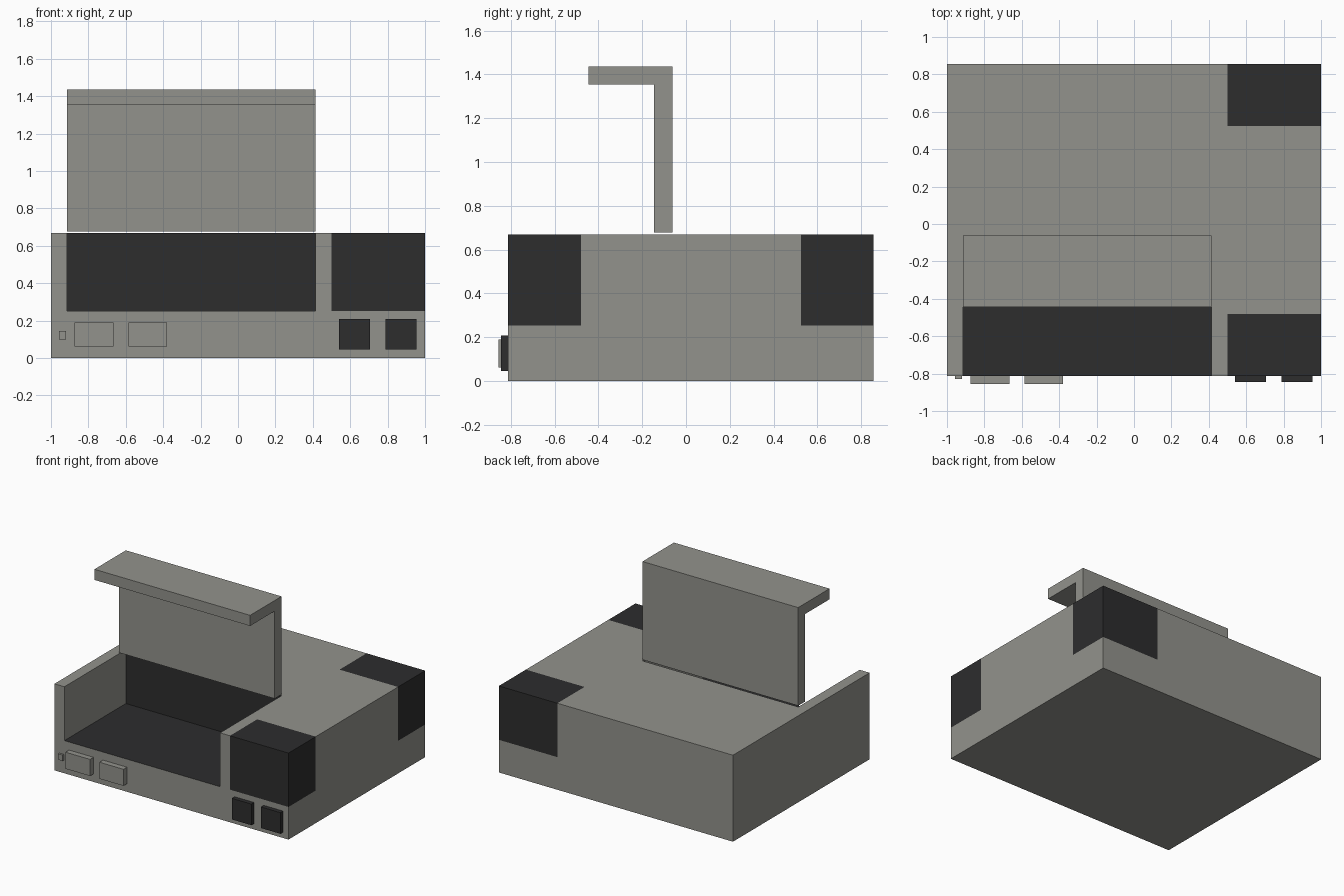
import bpy, bmesh

if "Cube" in bpy.data.objects:
    bpy.data.objects.remove(bpy.data.objects["Cube"])


def make_material(name, rgb):
    mat = bpy.data.materials.new(name)
    mat.diffuse_color = (*rgb, 1)
    mat.use_nodes = True
    mat.node_tree.nodes["Principled BSDF"].inputs["Base Color"].default_value = mat.diffuse_color
    return mat


GREY = make_material("warm_grey", (0.29, 0.29, 0.265))
BLACK = make_material("black", (0.026, 0.026, 0.027))


def add_object(name, bm, *mats):
    bmesh.ops.recalc_face_normals(bm, faces=bm.faces)
    mesh = bpy.data.meshes.new(name)
    bm.to_mesh(mesh)
    bm.free()
    for mat in mats:
        mesh.materials.append(mat)
    obj = bpy.data.objects.new(name, mesh)
    bpy.context.collection.objects.link(obj)
    return obj


def add_box(name, lo, hi, mat):
    bm = bmesh.new()
    for v in bmesh.ops.create_cube(bm, size=1)["verts"]:
        v.co = [l + (c + 0.5) * (h - l) for l, h, c in zip(lo, hi, v.co)]
    return add_object(name, bm, mat)


# Main dimensions
FRONT, BACK, TOP = -0.812, 0.855, 0.668
BAY_L, BAY_R, BAY_BACK, BAY_FLOOR = -0.915, 0.415, -0.062, 0.252
CORNER_X, CORNER_FRONT, CORNER_BACK = 0.5, -0.48, 0.525

# Body: shell of a coarse grid of solid cells, with the bay left empty
grid = ((-1, BAY_L, BAY_R, CORNER_X, 1),
        (FRONT, CORNER_FRONT, BAY_BACK, CORNER_BACK, BACK),
        (0, BAY_FLOOR, TOP))


def solid(cell):
    if any(c < 0 or c >= len(g) - 1 for c, g in zip(cell, grid)):
        return False
    i, j, k = cell
    return not (i == 1 and j < 2 and k == 1)


bm = bmesh.new()
for i in range(4):
    for j in range(4):
        for k in range(2):
            if not solid((i, j, k)):
                continue
            for axis in range(3):
                for side in (0, 1):
                    near = [i, j, k]
                    near[axis] += 2 * side - 1
                    if solid(near):
                        continue
                    quad = []
                    for a, b in ((0, 0), (1, 0), (1, 1), (0, 1)):
                        corner = [i, j, k]
                        corner[axis] += side
                        corner[(axis + 1) % 3] += a
                        corner[(axis + 2) % 3] += b
                        quad.append(bm.verts.new([g[c] for g, c in zip(grid, corner)]))
                    face = bm.faces.new(quad)
                    # Black on the two right corners, the bay floor and the bay back
                    in_corner = i == 3 and j in (0, 3) and k == 1
                    bay_floor = i == 1 and j < 2 and axis == 2 and side == 1
                    bay_back = i == 1 and j == 2 and axis == 1 and side == 0
                    face.material_index = int(in_corner or bay_floor or bay_back)
bmesh.ops.remove_doubles(bm, verts=bm.verts, dist=1e-4)
bmesh.ops.recalc_face_normals(bm, faces=bm.faces)
bmesh.ops.dissolve_limit(bm, angle_limit=0.01, verts=bm.verts, edges=bm.edges,
                         delimit={'MATERIAL'})
add_object("body", bm, GREY, BLACK)

# Raised flap: L-shaped profile extruded across the bay width
profile = ((-0.062, 0.677), (-0.062, 1.435), (-0.445, 1.435),
           (-0.445, 1.353), (-0.145, 1.353), (-0.145, 0.677))
bm = bmesh.new()
flap = bm.faces.new([bm.verts.new((BAY_L, y, z)) for y, z in profile])
ext = bmesh.ops.extrude_face_region(bm, geom=[flap])["geom"]
bmesh.ops.translate(bm, vec=(BAY_R - BAY_L, 0, 0),
                    verts=[e for e in ext if isinstance(e, bmesh.types.BMVert)])
add_object("flap", bm, GREY)

# Front push buttons
for name, x0, x1 in (("left_button", -0.875, -0.665), ("right_button", -0.585, -0.38)):
    add_box(name, (x0, -0.855, 0.062), (x1, FRONT, 0.19), GREY)

# Indicator lamp
add_box("indicator_lamp", (-0.956, -0.828, 0.1), (-0.919, FRONT, 0.145), GREY)

# Front sockets
for name, x0, x1 in (("left_socket", 0.54, 0.706), ("right_socket", 0.788, 0.954)):
    add_box(name, (x0, -0.845, 0.045), (x1, FRONT, 0.208), BLACK)
